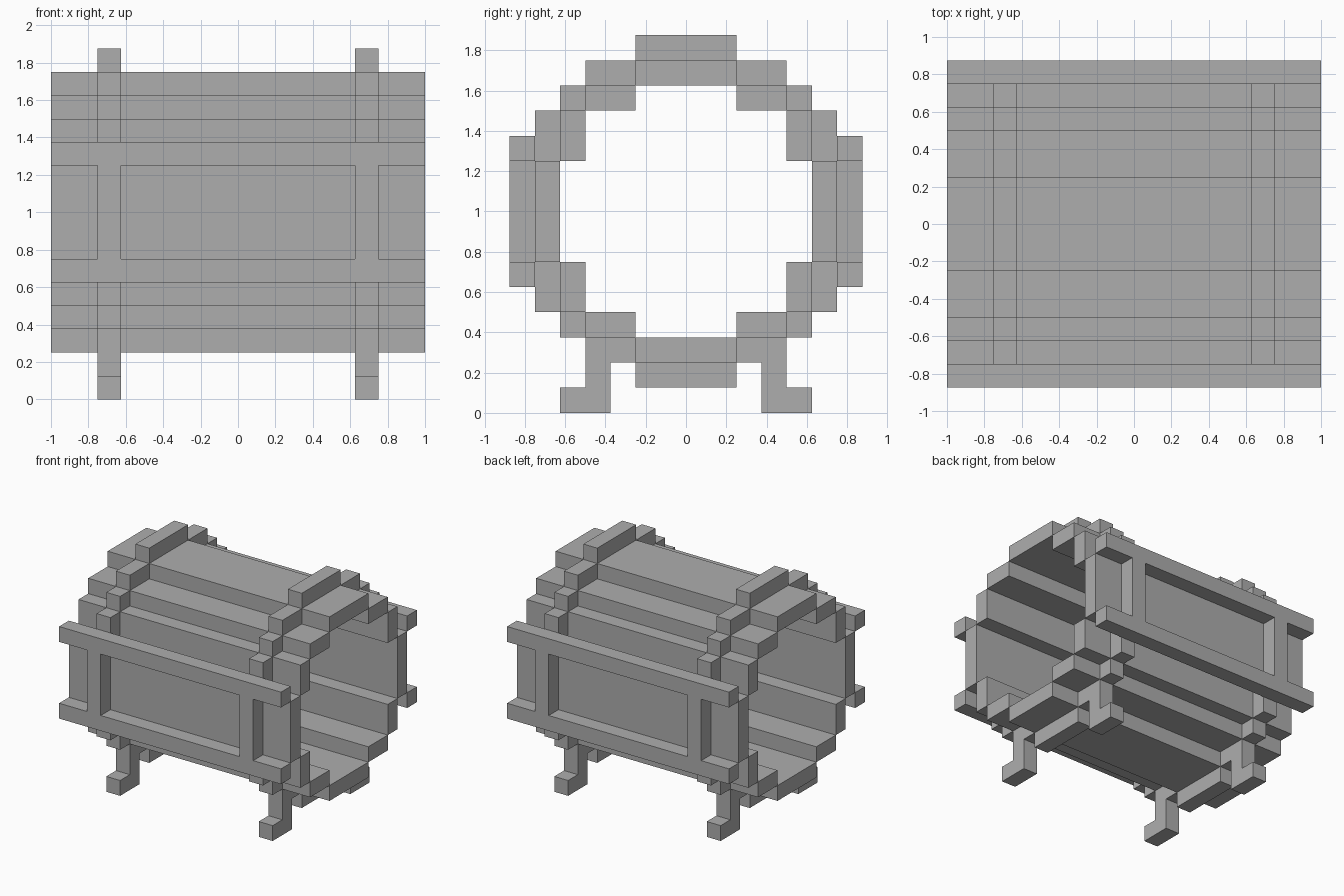
import bpy
import bmesh
from mathutils import Vector

cube = bpy.data.objects.get("Cube")
if cube:
    bpy.data.objects.remove(cube, do_unlink=True)

U = 0.125   # block unit
MID = 8     # height of the barrel axis, in units

grey = bpy.data.materials.new("plain grey")
grey.use_nodes = True
grey.diffuse_color = (0.42, 0.42, 0.42, 1)
grey.node_tree.nodes["Principled BSDF"].inputs["Base Color"].default_value = (0.42, 0.42, 0.42, 1)


def box(bm, x, y, z):
    """Add a box spanning three (low, high) ranges in units."""
    verts = bmesh.ops.create_cube(bm, size=1)["verts"]
    for v in verts:
        v.co = Vector([U * (lo + (hi - lo) * (c + 0.5))
                       for c, (lo, hi) in zip(v.co, (x, y, z))])


def flip(span, axis=0):
    return (2 * axis - span[1], 2 * axis - span[0])


def build(name, x, sections):
    """Extrude (y, z) sections along x, mirrored wherever they are off-centre."""
    bm = bmesh.new()
    for y, z, both_z in sections:
        ys = {y, flip(y)}
        zs = {z, flip(z, MID)} if both_z else {z}
        for yy in sorted(ys):
            for zz in sorted(zs):
                box(bm, x, yy, zz)
    mesh = bpy.data.meshes.new(name)
    bm.to_mesh(mesh)
    bm.free()
    mesh.materials.append(grey)
    obj = bpy.data.objects.new(name, mesh)
    bpy.context.collection.objects.link(obj)
    return obj


LENGTH = (-8, 8)

# Open-ended barrel shell made of stepped staves
build("barrel_staves", LENGTH, [
    ((-2, 2), (13, 14), True),
    ((2, 4), (12, 13), True),
    ((4, 5), (10, 12), True),
    ((5, 6), (6, 10), True),
])

# Long rails along both sides
build("side_rails", LENGTH, [((6, 7), (10, 11), True)])

# Raised hoops and feet near each end
for side, x in (("left", (5, 6)), ("right", (-6, -5))):
    build(side + "_hoop", x, [
        ((-2, 2), (14, 15), True),
        ((2, 4), (13, 14), True),
        ((4, 5), (12, 13), True),
        ((5, 6), (10, 12), True),
        ((6, 7), (6, 10), True),
    ])
    build(side + "_feet", x, [
        ((3, 4), (1, 2), False),
        ((3, 5), (0, 1), False),
    ])
